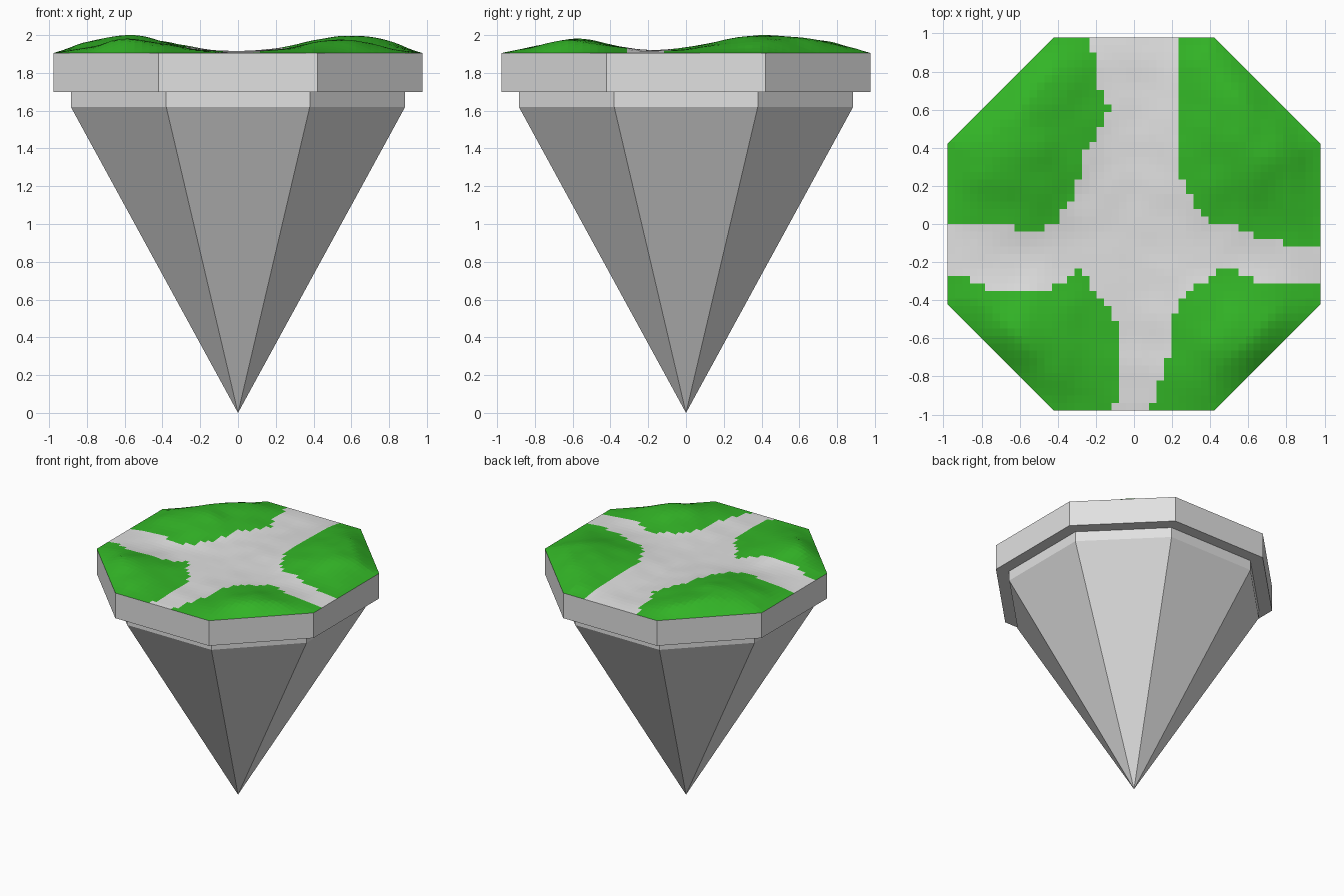
import bpy, bmesh, math
from mathutils import Vector, noise

if "Cube" in bpy.data.objects:
    bpy.data.objects.remove(bpy.data.objects["Cube"])

W = 0.978       # half width of the slab
DIAG = 1.40     # |x| + |y| along the cut corners
RIM = 1.905     # height of the slab rim


def material(name, rgb):
    m = bpy.data.materials.new(name)
    m.diffuse_color = (*rgb, 1)
    m.use_nodes = True
    m.node_tree.nodes["Principled BSDF"].inputs["Base Color"].default_value = m.diffuse_color
    return m


stone = material("pale stone", (0.75, 0.75, 0.75))
grass = material("grass green", (0.033, 0.47, 0.02))


def finish(bm, name, mats):
    me = bpy.data.meshes.new(name)
    bm.to_mesh(me)
    bm.free()
    for m in mats:
        me.materials.append(m)
    ob = bpy.data.objects.new(name, me)
    bpy.context.collection.objects.link(ob)
    return ob


def octagon(w, e):
    return [(e, -w), (w, -e), (w, e), (e, w), (-e, w), (-w, e), (-w, -e), (-e, -w)]


# Stone body: pointed cone, collar, overhanging slab
bm = bmesh.new()
apex = bm.verts.new((0, 0, 0))
prev = None
for w, e, z in [(0.885, 0.38, 1.62), (0.885, 0.38, 1.70), (W, DIAG - W, 1.70), (W, DIAG - W, RIM)]:
    ring = [bm.verts.new((x, y, z)) for x, y in octagon(w, e)]
    for i in range(8):
        j = (i + 1) % 8
        if prev is None:
            bm.faces.new((apex, ring[j], ring[i]))
        else:
            bm.faces.new((prev[i], prev[j], ring[j], ring[i]))
    prev = ring
bmesh.ops.recalc_face_normals(bm, faces=bm.faces)
finish(bm, "stone_body", [stone])

# Outlines of the grassy corners, each closed through its outer corner
LAWNS = [
    [(-.235, 1), (-.235, .9), (-.19, .86), (-.19, .74), (-.12, .6), (-.2, .45), (-.25, .4),
     (-.29, .27), (-.32, .13), (-.4, .02), (-.5, -.04), (-.62, -.04), (-.65, 0), (-1, 0), (-1, 1)],
    [(.235, 1), (.235, .24), (.28, .19), (.33, .1), (.4, .01), (.53, 0), (.64, -.06),
     (.73, -.07), (.82, -.11), (.92, -.11), (1, -.14), (1, 1)],
    [(-1, -.32), (-.92, -.26), (-.78, -.34), (-.44, -.35), (-.42, -.31), (-.36, -.3),
     (-.28, -.22), (-.2, -.36), (-.08, -.53), (-.08, -.92), (-.12, -1), (-1, -1)],
    [(.08, -1), (.12, -.88), (.19, -.68), (.19, -.53), (.27, -.35), (.4, -.29), (.44, -.23),
     (.53, -.23), (.62, -.3), (1, -.3), (1, -1)],
]
# Mounds: |x|, y, height, spread
MOUNDS = [(0.6, 0.36, 0.080, 0.22), (0.5, 0.74, 0.045, 0.17), (0.58, -0.62, 0.066, 0.20)]


def inside(p, poly):
    hit = False
    for (x1, y1), (x2, y2) in zip(poly, poly[1:] + poly[:1]):
        if (y1 > p.y) != (y2 > p.y) and p.x < x1 + (p.y - y1) * (x2 - x1) / (y2 - y1):
            hit = not hit
    return hit


def height(x, y):
    d = min(W - abs(x), W - abs(y), (DIAG - abs(x) - abs(y)) / math.sqrt(2))
    t = max(0.0, min(1.0, d / 0.14))
    h = 0.007
    for mx, my, amp, s in MOUNDS:
        h += amp * math.exp(-((abs(x) - mx) ** 2 + (y - my) ** 2) / (2 * s * s))
    h += (0.004 + 0.1 * h) * noise.noise(Vector((x * 6, y * 6, 0.3)))
    return min(2.0, RIM + h * t * (1.6 - 0.6 * t))


# Terrain: grid with its corners cut off, raised into mounds around a crossing path
bm = bmesh.new()
bmesh.ops.create_grid(bm, x_segments=50, y_segments=50, size=W)
for sx in (-1, 1):
    for sy in (-1, 1):
        bmesh.ops.bisect_plane(bm, geom=bm.verts[:] + bm.edges[:] + bm.faces[:], dist=1e-5,
                               plane_co=(sx * DIAG / 2, sy * DIAG / 2, 0),
                               plane_no=(sx, sy, 0), clear_outer=True)
for f in bm.faces:
    c = f.calc_center_median()
    f.material_index = int(any(inside(c, lawn) for lawn in LAWNS))
for v in bm.verts:
    v.co.z = height(v.co.x, v.co.y)
finish(bm, "terrain_top", [stone, grass])
